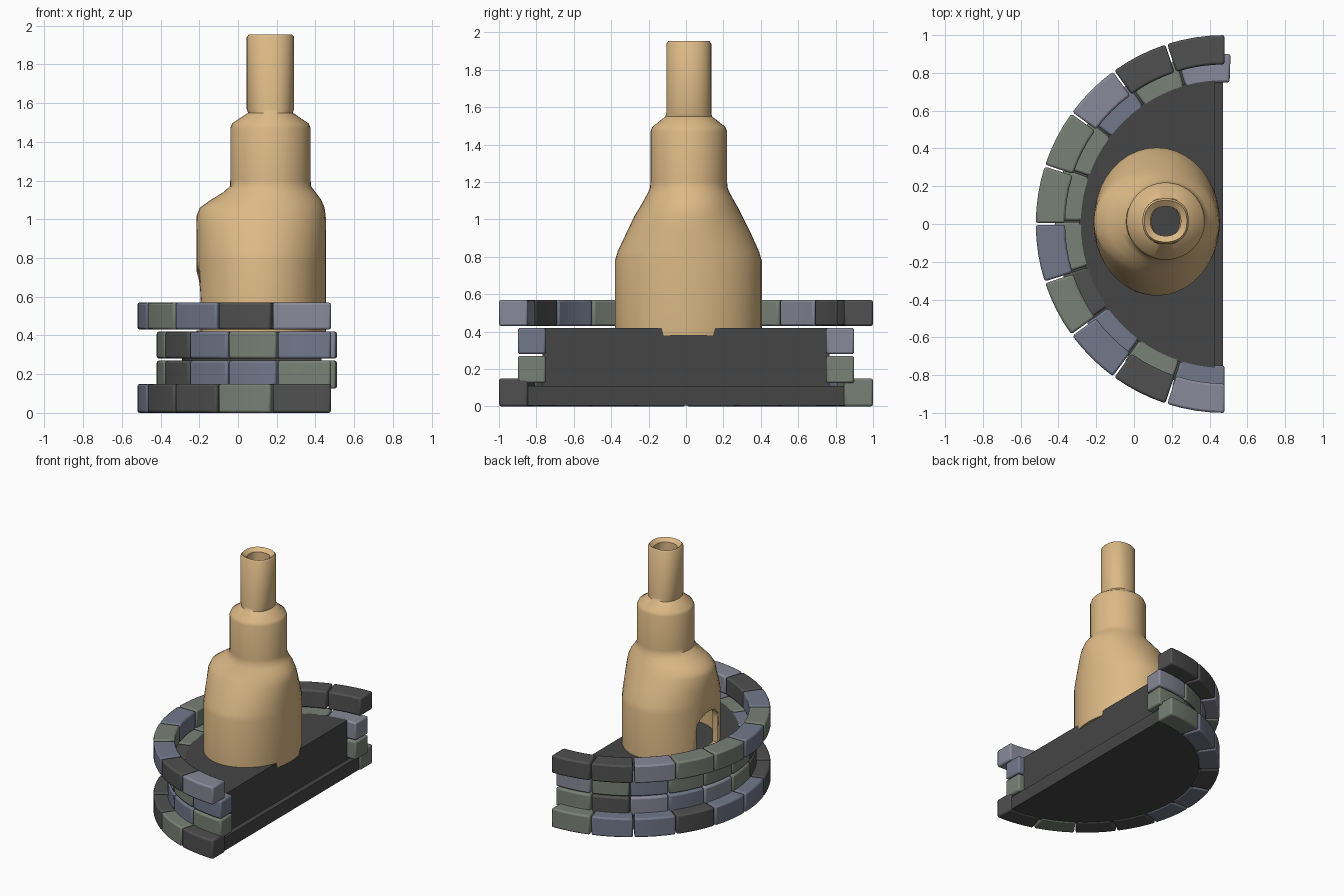
import bpy, bmesh, math

if "Cube" in bpy.data.objects:
    bpy.data.objects.remove(bpy.data.objects["Cube"])

CX = 0.48  # centre of the half-round wall


def mat(name, c):
    m = bpy.data.materials.new(name)
    m.diffuse_color = (*c, 1)
    m.use_nodes = True
    m.node_tree.nodes["Principled BSDF"].inputs["Base Color"].default_value = m.diffuse_color
    return m


CLAY = mat("clay", (0.72, 0.49, 0.24))
ASH = mat("ash_grey", (0.06, 0.06, 0.06))
STONE = {"D": mat("dark_stone", (0.08, 0.08, 0.08)),
         "L": mat("light_stone", (0.25, 0.25, 0.32)),
         "B": mat("blue_stone", (0.17, 0.19, 0.26)),
         "G": mat("green_stone", (0.19, 0.22, 0.18))}


def finish(bm, name, m, angle=30):
    bmesh.ops.recalc_face_normals(bm, faces=bm.faces)
    me = bpy.data.meshes.new(name)
    bm.to_mesh(me)
    bm.free()
    ob = bpy.data.objects.new(name, me)
    bpy.context.collection.objects.link(ob)
    me.materials.append(m)
    bpy.ops.object.select_all(action='DESELECT')
    ob.select_set(True)
    bpy.context.view_layer.objects.active = ob
    bpy.ops.object.shade_smooth_by_angle(angle=math.radians(angle))
    return ob


def prism(points, z0, z1):
    bm = bmesh.new()
    f = bm.faces.new([bm.verts.new((x, y, z0)) for x, y in points])
    g = bmesh.ops.extrude_face_region(bm, geom=[f])
    for v in g["geom"]:
        if isinstance(v, bmesh.types.BMVert):
            v.co.z = z1
    return bm


def arc(r, a0, a1, n):
    return [(CX - r * math.sin(a), -r * math.cos(a))
            for a in (math.radians(a0 + (a1 - a0) * i / n) for i in range(n + 1))]


# curved wall bricks, four courses of ten: bottom z, top z, inner r, outer r, sweep, stones
courses = [(0.0, 0.15, 0.845, 1.0, 180, "DGDDBBDBBG"),
           (0.125, 0.27, 0.75, 0.9, 182, "GBBDGLBLDG"),
           (0.28, 0.42, 0.75, 0.9, 182, "BGBDGGGBGL"),
           (0.43, 0.57, 0.845, 1.0, 180, "LDBGBGGLDD")]
for row, (z0, z1, r0, r1, sweep, stones) in enumerate(courses):
    step = sweep / 10
    for i, s in enumerate(stones):
        a0, a1 = i * step + (0.3 if i else 0), (i + 1) * step - (0.3 if i < 9 else 0)
        bm = prism(arc(r1, a0, a1, 4) + arc(r0, a1, a0, 4), z0, z1)
        brick = finish(bm, f"wall_brick_{row}_{i}", STONE[s])
        b = brick.modifiers.new("worn_edges", 'BEVEL')
        b.width, b.segments, b.limit_method = 0.012, 2, 'ANGLE'
        b.angle_limit = math.radians(40)


# hearth fill and the wider slab under it, cut flat at the straight side
def half_disc(name, r, x_cut, z0, z1):
    a = math.degrees(math.asin((CX - x_cut) / r))
    finish(prism(arc(r, a, 180 - a, 40), z0, z1), name, ASH)


half_disc("hearth_slab", 0.87, 0.47, 0.006, 0.11)
half_disc("hearth_floor", 0.77, 0.43, 0.10, 0.42)

# chimney sections: z, x min, x max, y min, y max, squareness
sections = [(0.38, -0.215, 0.45, -0.38, 0.405, 2), (0.43, -0.215, 0.455, -0.38, 0.405, 2),
            (0.78, -0.215, 0.455, -0.38, 0.405, 2), (0.83, -0.215, 0.455, -0.365, 0.39, 2),
            (0.93, -0.215, 0.455, -0.318, 0.345, 2), (1.02, -0.213, 0.453, -0.275, 0.30, 2),
            (1.06, -0.197, 0.447, -0.25, 0.28, 2), (1.10, -0.14, 0.43, -0.227, 0.257, 2),
            (1.14, -0.075, 0.40, -0.205, 0.235, 2), (1.17, -0.042, 0.378, -0.192, 0.222, 2),
            (1.20, -0.04, 0.375, -0.19, 0.22, 2), (1.47, -0.04, 0.375, -0.19, 0.22, 2),
            (1.495, -0.03, 0.365, -0.18, 0.21, 2), (1.55, 0.052, 0.283, -0.11, 0.14, 2.2),
            (1.57, 0.045, 0.29, -0.105, 0.135, 2.3), (1.94, 0.045, 0.29, -0.105, 0.135, 2.3),
            (1.953, 0.055, 0.28, -0.095, 0.125, 2.3)]
# the flue follows the outside at wall thickness, back down to the open base
flue = [(z - (0.012 if z > 1 else 0), a + t, b - t, c + t, d - t, e)
        for z, a, b, c, d, e in reversed(sections[:-1]) for t in [0.042]]
N = 40
bm = bmesh.new()
rings = []
for z, xa, xb, ya, yb, e in sections + flue:
    ring = []
    for k in range(N):
        t = 2 * math.pi * k / N
        c, s = math.cos(t), math.sin(t)
        x = (xa + xb) / 2 + (xb - xa) / 2 * math.copysign(abs(c) ** (2 / e), c)
        y = (ya + yb) / 2 + (yb - ya) / 2 * math.copysign(abs(s) ** (2 / e), s)
        ring.append(bm.verts.new((x, y, z)))
    rings.append(ring)
for i, r in enumerate(rings):
    q = rings[(i + 1) % len(rings)]
    for k in range(N):
        j = (k + 1) % N
        bm.faces.new((r[k], r[j], q[j], q[k]))
chimney = finish(bm, "chimney", CLAY, 40)

# arched fire opening on the wall side
bm = bmesh.new()
outline = [(-0.12, 0.425), (0.145, 0.425)] + [
    (0.0125 + 0.1325 * math.cos(t), 0.62 + 0.11 * math.sin(t))
    for t in (math.pi * i / 12 for i in range(13))]
f = bm.faces.new([bm.verts.new((-0.4, y, z)) for y, z in outline])
g = bmesh.ops.extrude_face_region(bm, geom=[f])
for v in g["geom"]:
    if isinstance(v, bmesh.types.BMVert):
        v.co.x = 0.05
bmesh.ops.remove_doubles(bm, verts=bm.verts, dist=0.001)
cutter = finish(bm, "opening_cutter", CLAY)
cutter.hide_render = True
cutter.hide_set(True)
cut = chimney.modifiers.new("fire_opening", 'BOOLEAN')
cut.operation, cut.object, cut.solver = 'DIFFERENCE', cutter, 'EXACT'
